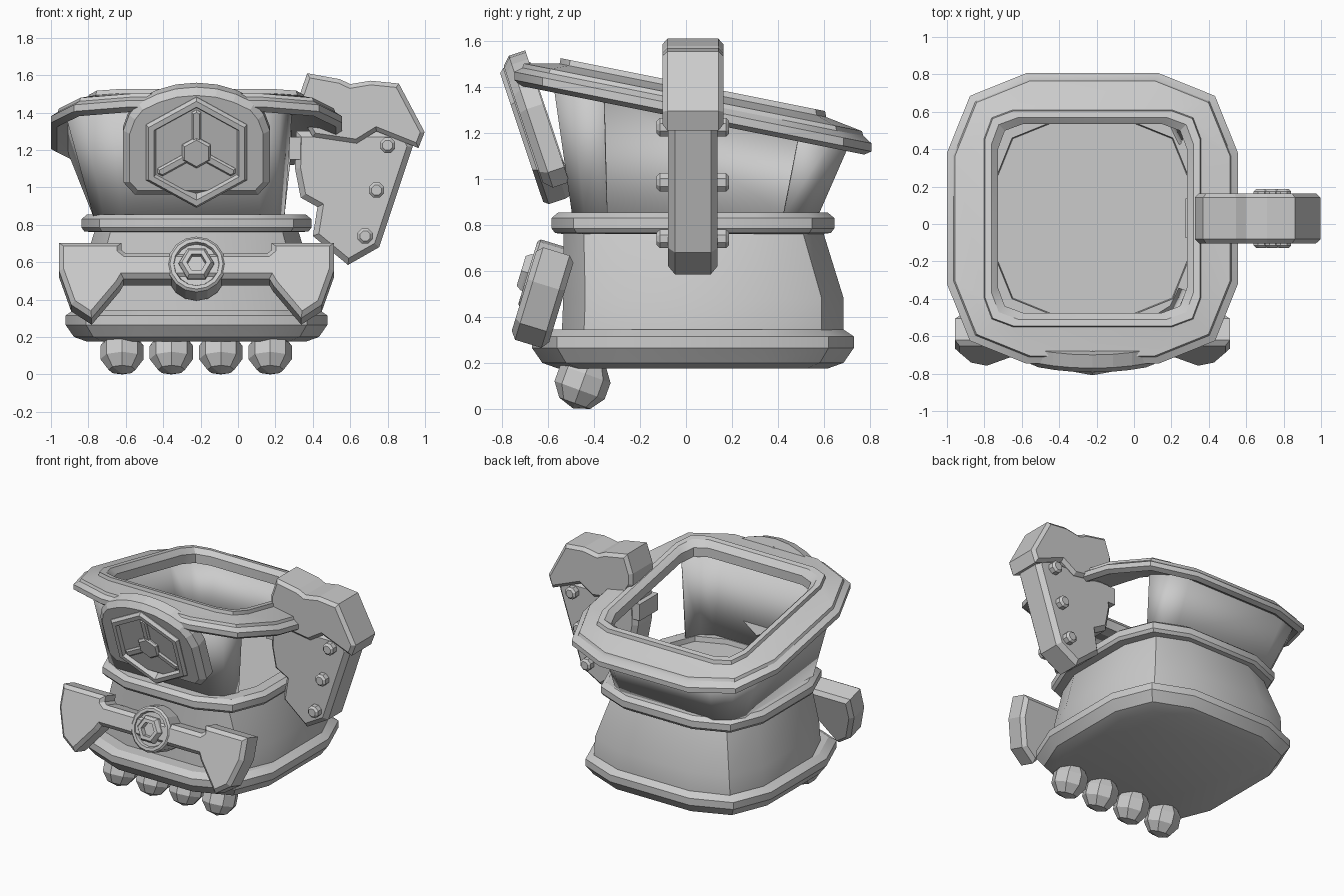
import bpy, bmesh, math
from mathutils import Matrix, Vector

if "Cube" in bpy.data.objects:
    bpy.data.objects.remove(bpy.data.objects["Cube"])

CX, CY = -0.222, 0.03
mat = bpy.data.materials.new("light grey")
mat.diffuse_color = (0.6, 0.6, 0.6, 1)
mat.use_nodes = True
mat.node_tree.nodes["Principled BSDF"].inputs["Base Color"].default_value = mat.diffuse_color


def finish(name, bm, matrix=None, smooth=False):
    bmesh.ops.recalc_face_normals(bm, faces=bm.faces)
    me = bpy.data.meshes.new(name)
    bm.to_mesh(me)
    bm.free()
    if smooth:
        for p in me.polygons:
            p.use_smooth = True
        me.set_sharp_from_angle(angle=math.radians(30))
    me.materials.append(mat)
    ob = bpy.data.objects.new(name, me)
    bpy.context.collection.objects.link(ob)
    if matrix:
        ob.matrix_world = matrix
    return ob


def loft(name, rings, caps=True, wrap=False, skip=(), matrix=None, smooth=False):
    """Bridge a list of equal point loops."""
    bm = bmesh.new()
    loops = [[bm.verts.new(p) for p in r] for r in rings]
    n = len(loops[0])
    pairs = list(zip(loops, loops[1:])) + ([(loops[-1], loops[0])] if wrap else [])
    for a, b in pairs:
        for i in range(n):
            if i not in skip:
                j = (i + 1) % n
                bm.faces.new((a[i], a[j], b[j], b[i]))
    if caps and not wrap:
        bm.faces.new(loops[0])
        bm.faces.new(loops[-1])
    return finish(name, bm, matrix, smooth)


def outline(rx, z, ry=None, cy=CY, flat=0.454, corner=0.843, slope=0.0, right=None):
    """Twelve-sided rounded square in plan, optionally sloping to the back."""
    ry, right = ry or rx, right or rx
    f, c = flat, corner
    q = [(1, -f), (1, f), (c, c), (f, 1), (-f, 1), (-c, c),
         (-1, f), (-1, -f), (-c, -c), (-f, -1), (f, -1), (c, -c)]
    return [(CX + u * (right if u > 0 else rx), cy + v * ry,
             z - slope * (cy + v * ry - CY)) for u, v in q]


def ngon(n, r, y, start=90):
    return [(r * math.cos(math.radians(start + 360 * i / n)), y,
             r * math.sin(math.radians(start + 360 * i / n))) for i in range(n)]


def prism(name, pts, y0, y1, bevel=0.0, matrix=None, both=True):
    """Extrude an x-z outline along y and chamfer the cap edges."""
    bm = bmesh.new()
    a = [bm.verts.new((x, y0, z)) for x, z in pts]
    b = [bm.verts.new((x, y1, z)) for x, z in pts]
    front, back = bm.faces.new(a), bm.faces.new(b)
    n = len(a)
    for i in range(n):
        j = (i + 1) % n
        bm.faces.new((a[i], a[j], b[j], b[i]))
    bmesh.ops.recalc_face_normals(bm, faces=bm.faces)
    if bevel:
        edges = list(front.edges) + (list(back.edges) if both else [])
        bmesh.ops.bevel(bm, geom=edges, offset=bevel, segments=1,
                        affect='EDGES', clamp_overlap=True)
    return finish(name, bm, matrix)


def mirrored(half):
    """Left half outline, top to bottom, completed to the right."""
    return half + [(-x, z) for x, z in reversed(half) if abs(x) > 1e-6]


def tilted(y, z, degrees):
    return Matrix.Translation((CX, y, z)) @ Matrix.Rotation(math.radians(degrees), 4, 'X')


# Base ring, lower body and middle ring
loft("base_ring", [outline(r, z) for r, z in
     [(0.585, 0.175), (0.655, 0.2), (0.70, 0.265), (0.70, 0.315), (0.655, 0.345)]], smooth=True)
loft("lower_body", [outline(0.645, 0.33, 0.613, 0.073), outline(0.635, 0.48, 0.61, 0.076),
     outline(0.54, 0.78, 0.563)], smooth=True)
loft("middle_ring", [outline(r, z) for r, z in
     [(0.56, 0.76), (0.60, 0.765), (0.615, 0.785), (0.615, 0.83), (0.585, 0.855),
      (0.51, 0.855), (0.505, 0.82)]], smooth=True)

# Upper wall, flaring to the left and open on the handle side
wall = loft("upper_wall", [outline(0.55, 0.84, 0.535, 0.04, 0.72, 0.90, right=0.47),
            outline(0.70, 1.31, 0.65, 0.07, 0.66, 0.88, slope=0.2, right=0.51)],
            caps=False, skip=(0,), smooth=True)
sol = wall.modifiers.new("thickness", 'SOLIDIFY')
sol.thickness = 0.01

# Sloping rim with a raised inner lip
rim = [(0.66, 1.29, 0.5), (0.745, 1.255, 0), (0.777, 1.275, 0), (0.777, 1.31, 0),
       (0.742, 1.335, 0), (0.735, 1.355, 0), (0.58, 1.385, 1), (0.575, 1.41, 1),
       (0.54, 1.41, 1), (0.505, 1.375, 1), (0.505, 1.31, 1)]
loft("rim", [outline(r, z, flat=0.454 + 0.28 * t, corner=0.843 + 0.085 * t, slope=0.2)
     for r, z, t in rim], wrap=True, smooth=True)

# Handle plate, chamfered on both sides
M = Matrix.Translation((0, CY, 0))
prism("handle_plate", [(0.31, 1.30), (0.90, 1.30), (0.935, 1.22), (0.755, 0.68), (0.588, 0.585),
      (0.40, 0.74), (0.425, 0.895), (0.335, 0.945), (0.305, 1.10)], -0.108, 0.108, 0.03, M)
prism("handle_bracket", [(0.275, 1.15), (0.36, 1.15), (0.36, 1.27), (0.275, 1.27)],
      -0.105, 0.105, 0, M)

# Grip block on top of the handle
prism("handle_grip", [(0.37, 1.61), (0.545, 1.578), (0.60, 1.552), (0.71, 1.57), (0.86, 1.555),
      (0.998, 1.295), (0.965, 1.21), (0.74, 1.30), (0.635, 1.235), (0.40, 1.27),
      (0.325, 1.40), (0.325, 1.48)], -0.133, 0.133, 0.022, M)

# Handle bolts
for i, (x, z) in enumerate([(0.80, 1.225), (0.74, 0.985), (0.68, 0.74)]):
    prism(f"handle_bolt_{i + 1}", [(x + p[0], z + p[2]) for p in ngon(8, 0.044, 0, 22.5)],
          -0.158, 0.158, 0.014, M)

# Front bumper, leaning back
B = tilted(-0.60, 0.565, -17)
half = [(-0.11, 0.068), (-0.38, 0.068), (-0.40, 0.085), (-0.40, 0.125), (-0.735, 0.125),
        (-0.735, -0.03), (-0.67, -0.22), (-0.56, -0.295), (-0.41, -0.11),
        (-0.39, -0.075), (-0.11, -0.075)]
prism("bumper", mirrored(half), -0.085, 0.085, 0.025, B)
loft("bumper_boss", [ngon(16, r, y) for r, y in
     [(0.155, 0.08), (0.155, -0.08), (0.142, -0.092), (0.122, -0.092), (0.115, -0.07)]], matrix=B)
loft("bumper_bolt", [ngon(6, r, y, 0) for r, y in
     [(0.095, -0.05), (0.095, -0.10), (0.078, -0.122), (0.052, -0.122), (0.047, -0.09)]], matrix=B)

# Front plate with a hexagonal framed panel, leaning forward
E = tilted(-0.715, 1.18, 18.5)
half = [(0, 0.355), (-0.11, 0.345), (-0.21, 0.315), (-0.31, 0.265), (-0.36, 0.20), (-0.392, 0.11),
        (-0.392, -0.18), (-0.33, -0.25)]
prism("front_plate", mirrored(half), 0.025, 0.135, 0.035, E, both=False)
loft("hexagon_frame", [ngon(6, r, y) for r, y in
     [(0.30, 0.14), (0.312, 0.10), (0.312, 0.02), (0.295, 0), (0.262, 0), (0.242, 0.045)]], matrix=E)
for i in range(3):
    a = math.radians(90 + 120 * i)
    d, s = Vector((math.cos(a), math.sin(a))), Vector((-math.sin(a), math.cos(a)))
    pts = [tuple(d * l + s * w) for l, w in
           [(0.05, -0.025), (0.225, -0.025), (0.24, 0), (0.225, 0.025), (0.05, 0.025)]]
    prism(f"hexagon_rib_{i + 1}", pts, 0.012, 0.06, 0.01, E, both=False)
prism("hexagon_hub", [(p[0], p[2]) for p in ngon(6, 0.088, 0)], 0.005, 0.06, 0.012, E, both=False)

# Four faceted feet under the front edge
for i in range(4):
    bm = bmesh.new()
    bmesh.ops.create_uvsphere(bm, u_segments=8, v_segments=5, radius=0.122)
    finish(f"foot_{i + 1}", bm, Matrix.Translation((-0.62 + 0.264 * i, -0.45, 0.117))
           @ Matrix.Rotation(math.radians(-20), 4, 'X'))
